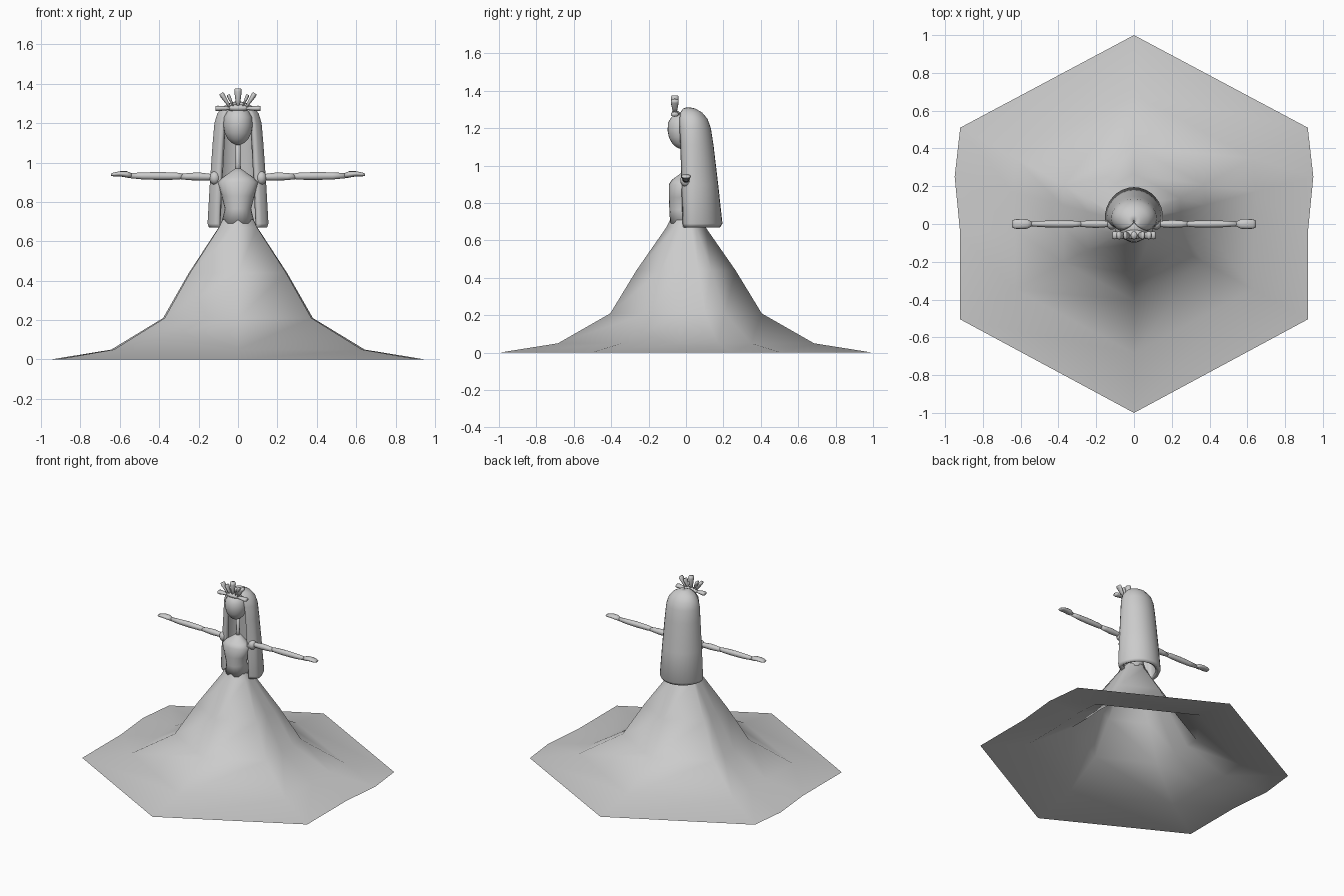
import bpy, bmesh
from math import sin, cos, pi, radians
from mathutils import Vector

if "Cube" in bpy.data.objects:
    bpy.data.objects.remove(bpy.data.objects["Cube"])


def loft(name, rings, closed=True, cap=True):
    """Skin a list of point rings into a smooth mesh object."""
    bm = bmesh.new()
    vs = [[bm.verts.new(p) for p in r] for r in rings]
    n = len(rings[0])
    for a, b in zip(vs, vs[1:]):
        for i in range(n if closed else n - 1):
            j = (i + 1) % n
            bm.faces.new((a[i], a[j], b[j], b[i]))
    if cap:
        bm.faces.new(vs[0][::-1])
        bm.faces.new(vs[-1])
    bmesh.ops.recalc_face_normals(bm, faces=bm.faces)
    for f in bm.faces:
        f.smooth = True
    me = bpy.data.meshes.new(name)
    bm.to_mesh(me)
    bm.free()
    ob = bpy.data.objects.new(name, me)
    bpy.context.collection.objects.link(ob)
    return ob


def ellipse(cx, cy, z, rx, ry, n=20):
    return [(cx + rx * cos(2 * pi * i / n), cy + ry * sin(2 * pi * i / n), z) for i in range(n)]


def ball(name, loc, scale, seg=20):
    bpy.ops.mesh.primitive_uv_sphere_add(segments=seg, ring_count=seg // 2 + 2, radius=1, location=loc)
    ob = bpy.context.object
    ob.name = name
    ob.scale = scale
    bpy.ops.object.shade_smooth()
    return ob


# skirt: open hexagonal cone flaring to a flat hem
hexa = [(0, -1), (.92, -.505), (.92, -.05), (.94, .25), (.92, .51), (0, 1)]
outline = hexa + [(-x, y) for x, y in hexa[-2:0:-1]]
hem = [(x * (1.01 if abs(y - .25) < .01 else 1), y, 0) for x, y in outline]
rings = [hem]
for z, s in [(.05, .685), (.21, .405), (.44, .265), (.67, .105), (.71, .085)]:
    rings.append([(x * s, y * s, z) for x, y in outline])
loft("skirt", rings, cap=False)

# bodice, pointed up at the neckline
loft("bodice", [ellipse(0, cy, z, rx, ry) for z, rx, cy, ry in [
    (.69, .085, 0, .085), (.765, .067, -.015, .074), (.83, .083, -.02, .072),
    (.90, .102, -.02, .072), (.925, .078, -.015, .06), (.95, .042, -.005, .035),
    (.97, .014, 0, .014)]])

# neck and head
loft("neck", [ellipse(0, 0, z, r, r, 12) for z, r in [(.95, .018), (1.0, .012), (1.13, .013)]])
loft("head", [ellipse(0, -.02, z, r, r * 1.05, 24) for z, r in [
    (1.09, .012), (1.10, .032), (1.12, .052), (1.15, .068), (1.19, .075),
    (1.23, .072), (1.26, .055), (1.275, .035), (1.283, .01)]])

# long hair: U-shaped shell with rounded crown
hair_rings = []
for z, w, back, front in [(.67, .148, .182, -.015), (.69, .155, .195, -.018), (.9, .143, .172, -.025),
                          (1.11, .128, .147, -.03), (1.2, .12, .133, -.035), (1.25, .105, .115, -.035),
                          (1.285, .075, .085, -.03), (1.305, .035, .05, -.015), (1.312, .006, .02, .005)]:
    cy = .03 if z < 1.26 else (back + front) / 2
    half = []
    for i in range(25):
        a = radians(-50 + 280 * i / 24)
        s = sin(a)
        ry = back - cy if s > 0 else (cy - front) / sin(radians(50))
        half.append((w * cos(a), cy + ry * s, z))
    hair_rings.append(half)
hair = loft("hair", hair_rings, closed=False, cap=False)
sol = hair.modifiers.new("thickness", "SOLIDIFY")
sol.thickness = .028
sol.offset = -1
# make sure the shell thickens inwards
mid = hair.data.polygons[12]
if mid.normal.y < 0:
    hair.data.flip_normals()

# arms, shoulders and hands on both sides
for s, side in [(1, "right"), (-1, "left")]:
    ball("shoulder_" + side, (s * .118, 0, .922), (.028, .03, .034))

    def tube(name, pts):
        loft(name, [[(s * x, ry * cos(2 * pi * i / 12), z + rz * sin(2 * pi * i / 12))
                     for i in range(12)] for x, z, ry, rz in pts])
    tube("upper_arm_" + side, [(.11, .925, .014, .014), (.15, .927, .017, .017), (.2, .929, .021, .021),
                               (.25, .929, .018, .018), (.29, .929, .014, .014)])
    tube("forearm_" + side, [(.27, .93, .012, .012), (.31, .931, .017, .018), (.4, .932, .019, .02),
                             (.48, .932, .017, .018), (.56, .934, .011, .012)])
    tube("hand_" + side, [(.54, .934, .012, .012), (.565, .94, .025, .016), (.6, .943, .026, .013),
                          (.63, .94, .025, .01), (.645, .938, .018, .006)])

# tiara: a small band with a fan of petals
petals = [((0, 1.28), (0, 1.375), .019)]
for s in (1, -1):
    petals += [((s * .022, 1.28), (s * .05, 1.345), .009), ((s * .04, 1.28), (s * .086, 1.352), .013),
               ((s * .03, 1.275), (s * .115, 1.275), .014)]
for k, (a, b, w) in enumerate(petals):
    A, B = Vector((a[0], -.06, a[1])), Vector((b[0], -.06, b[1]))
    d = (B - A).normalized()
    side = Vector((d.z, 0, -d.x))
    loft("tiara_petal_%d" % k, [[A.lerp(B, t) + side * (w * f * cos(2 * pi * i / 10))
                                 + Vector((0, .022 * f * sin(2 * pi * i / 10), 0)) for i in range(10)]
                                for t, f in [(0, .45), (.4, .7), (.85, 1), (1, .85)]])
ball("tiara_band", (0, -.055, 1.277), (.06, .024, .018))
